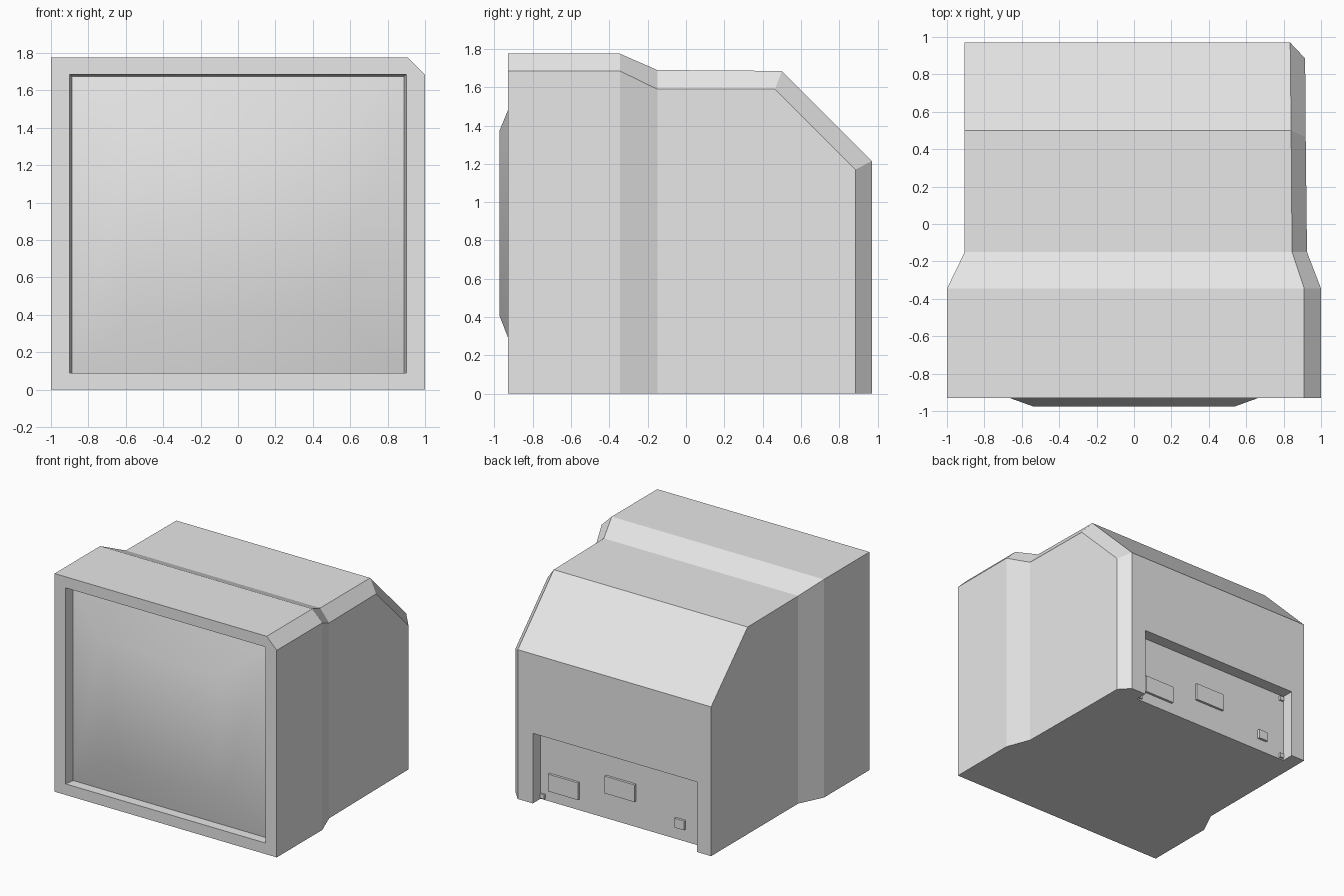
import bpy, bmesh

if "Cube" in bpy.data.objects:
    bpy.data.objects.remove(bpy.data.objects["Cube"])

casing = bpy.data.materials.new("light_grey_plastic")
casing.diffuse_color = (0.8, 0.8, 0.8, 1)
casing.use_nodes = True
casing.node_tree.nodes["Principled BSDF"].inputs["Base Color"].default_value = casing.diffuse_color


def finish(bm, name):
    """Turn a bmesh into a named object."""
    bmesh.ops.recalc_face_normals(bm, faces=bm.faces[:])
    me = bpy.data.meshes.new(name)
    bm.to_mesh(me)
    bm.free()
    me.materials.append(casing)
    ob = bpy.data.objects.new(name, me)
    bpy.context.collection.objects.link(ob)
    return ob


def rect(bm, x0, x1, z0, z1, y):
    """Four vertices of an upright rectangle facing along y."""
    return [bm.verts.new(c) for c in ((x0, y, z0), (x0, y, z1), (x1, y, z1), (x1, y, z0))]


def bridge(bm, a, b):
    """Quads between two closed loops."""
    for i in range(len(a)):
        j = (i + 1) % len(a)
        bm.faces.new((a[i], a[j], b[j], b[i]))


def box(name, x0, x1, z0, z1, y0, y1):
    bm = bmesh.new()
    back, front = rect(bm, x0, x1, z0, z1, y0), rect(bm, x0, x1, z0, z1, y1)
    bridge(bm, back, front)
    bm.faces.new(back)
    bm.faces.new(front)
    return finish(bm, name)


# Casing: stations along the depth, bevelled on the right side only
# y, top z, left x, bevel inner x, right x, right y, right top z
STATIONS = [
    (-0.93, 1.775, -1.0, 0.91, 1.0, -0.93, 1.685),
    (-0.345, 1.775, -1.0, 0.91, 1.0, -0.345, 1.685),
    (-0.15, 1.69, -0.905, 0.845, 0.925, -0.15, 1.59),
    (0.50, 1.685, -0.905, 0.84, 0.918, 0.465, 1.59),
    (0.97, 1.215, -0.905, 0.835, 0.915, 0.885, 1.17),
]
bm = bmesh.new()
rows = []
for y, z, xl, xb, xr, yr, zr in STATIONS:
    rows.append([bm.verts.new(c) for c in (
        (xl, y, 0), (xl, y, z), (xb, y, z), (xr, yr, zr), (xr, yr, 0))])
for a, b in zip(rows, rows[1:]):
    for k in range(4):
        bm.faces.new((a[k], a[k + 1], b[k + 1], b[k]))

# Front bezel and the slightly tapered opening for the screen
f = rows[0]
bl, tl, tr, br = opening = rect(bm, -0.9, 0.9, 0.09, 1.685, -0.93)
inner = rect(bm, -0.888, 0.888, 0.09, 1.675, -0.85)
for loop in ((f[0], f[1], tl, bl), (f[1], f[2], tr, tl), (f[2], f[3], tr),
             (f[3], f[4], br, tr), (f[4], f[0], bl, br)):
    bm.faces.new(loop)
bridge(bm, opening, inner)

# Back wall with the recessed connector bay, open at the bottom
r = rows[-1]
corner = bm.verts.new((0.835, 0.97, 0))
bay = rect(bm, -0.78, 0.70, 0, 0.57, 0.97)
panel = rect(bm, -0.78, 0.70, 0, 0.57, 0.87)
bm.faces.new((r[0], r[1], r[2], corner, bay[3], bay[2], bay[1], bay[0]))
bm.faces.new((r[2], r[3], r[4], corner))
for k in range(3):
    bm.faces.new((bay[k], bay[k + 1], panel[k + 1], panel[k]))
bm.faces.new(panel)
bm.faces.new([s[0] for s in rows] + [bay[0], panel[0], panel[3], bay[3], corner]
             + [s[4] for s in reversed(rows)])
finish(bm, "monitor_casing")

# Bulging screen
bm = bmesh.new()
rim = rect(bm, -0.888, 0.888, 0.09, 1.675, -0.85)
bulge = rect(bm, -0.54, 0.54, 0.41, 1.37, -0.975)
bridge(bm, rim, bulge)
bm.faces.new(bulge)
bmesh.ops.recalc_face_normals(bm, faces=bm.faces[:])
if sum(p.normal.y for p in bm.faces) > 0:
    bmesh.ops.reverse_faces(bm, faces=bm.faces[:])
for p in bm.faces:
    p.smooth = True
finish(bm, "screen")

# Connectors and power button on the recessed panel
box("wide_port_low", 0.35, 0.62, 0.09, 0.23, 0.86, 0.89)
box("wide_port_high", -0.16, 0.11, 0.21, 0.35, 0.86, 0.89)
box("small_port", -0.605, -0.52, 0.10, 0.175, 0.86, 0.89)

# Panel screws in the four corners
for side, x in (("left", -0.755), ("right", 0.675)):
    for level, z in (("bottom", 0.03), ("top", 0.54)):
        box(f"panel_screw_{level}_{side}", x - 0.018, x + 0.018,
            z - 0.018, z + 0.018, 0.86, 0.885)
